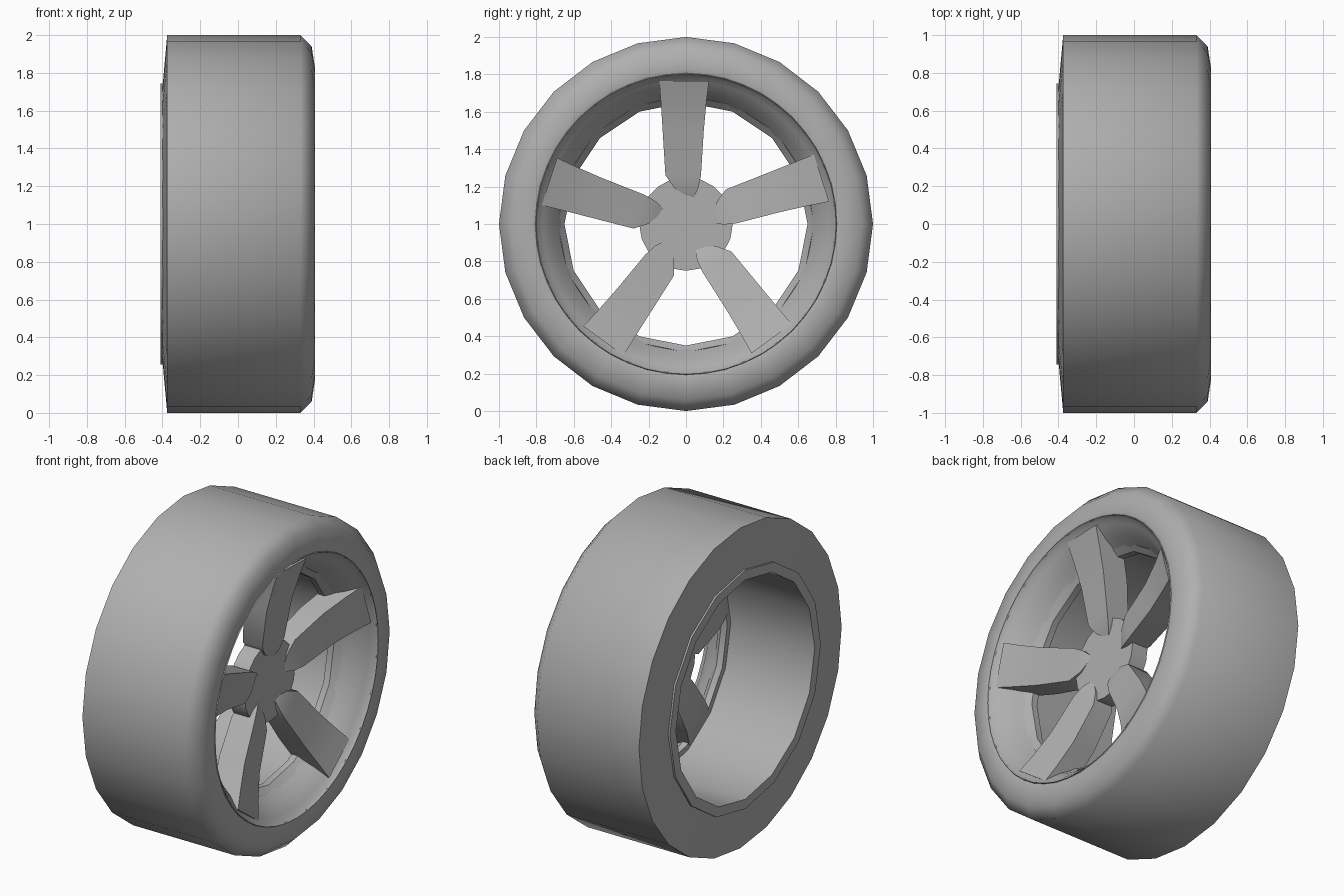
import bpy, bmesh, math
from mathutils import Matrix, Vector

if "Cube" in bpy.data.objects:
    bpy.data.objects.remove(bpy.data.objects["Cube"])

CENTRE = Vector((0, 0, 1))

grey = bpy.data.materials.new("dark_grey")
grey.diffuse_color = (0.43, 0.43, 0.43, 1)
grey.use_nodes = True
grey.node_tree.nodes["Principled BSDF"].inputs["Base Color"].default_value = grey.diffuse_color


def make_object(name, bm, angle):
    bmesh.ops.recalc_face_normals(bm, faces=bm.faces)
    mesh = bpy.data.meshes.new(name)
    bm.to_mesh(mesh)
    bm.free()
    mesh.materials.append(grey)
    ob = bpy.data.objects.new(name, mesh)
    ob.location = CENTRE
    bpy.context.collection.objects.link(ob)
    bpy.ops.object.select_all(action='DESELECT')
    ob.select_set(True)
    bpy.context.view_layer.objects.active = ob
    bpy.ops.object.shade_smooth_by_angle(angle=math.radians(angle))
    return ob


def lathe(name, profile, sides, angle=35, closed=True, caps=False):
    """Spin (x, radius) points around the wheel axis."""
    bm = bmesh.new()
    rings = []
    for x, r in profile:
        rings.append([bm.verts.new((x, r * math.sin(2 * math.pi * i / sides),
                                    r * math.cos(2 * math.pi * i / sides)))
                      for i in range(sides)])
    pairs = list(zip(rings, rings[1:]))
    if closed:
        pairs.append((rings[-1], rings[0]))
    for a, b in pairs:
        for i in range(sides):
            j = (i + 1) % sides
            bm.faces.new((a[i], a[j], b[j], b[i]))
    if caps:
        bm.faces.new(rings[0])
        bm.faces.new(rings[-1])
    return make_object(name, bm, angle)


def make_spoke(name, turn):
    # radius, trailing side, leading side, trailing front, leading front, back
    sections = [
        (0.14, 0.02, 0.04, 0.215, 0.22, 0.13),
        (0.19, -0.06, 0.065, 0.23, 0.245, 0.12),
        (0.26, -0.11, 0.08, 0.245, 0.265, 0.11),
        (0.50, -0.125, 0.095, 0.285, 0.305, 0.13),
        (0.66, -0.135, 0.11, 0.335, 0.35, 0.17),
        (0.765, -0.143, 0.123, 0.375, 0.385, 0.24),
    ]
    bm = bmesh.new()
    rings = []
    for r, t0, t1, f0, f1, back in sections:
        rings.append([bm.verts.new(p) for p in
                      ((f0, t0, r), (f1, t1, r), (back, t1, r), (back, t0, r))])
    for a, b in zip(rings, rings[1:]):
        for i in range(4):
            j = (i + 1) % 4
            bm.faces.new((a[i], a[j], b[j], b[i]))
    bm.faces.new(rings[0])
    bm.faces.new(rings[-1])
    bm.transform(Matrix.Rotation(turn, 4, 'X'))
    make_object(name, bm, 35)


# Tyre: rounded outer shoulder, nearly flat inner wall
lathe("tyre", [(-0.375, 1.0), (0.33, 1.0), (0.39, 0.94), (0.407, 0.83),
               (0.40, 0.805), (0.30, 0.80), (0.10, 0.72), (-0.401, 0.71)], 24, 50)

# Rim dish: sloping front face of the rim
lathe("rim_dish", [(0.39, 0.812), (0.407, 0.803), (0.385, 0.792), (0.365, 0.765),
                   (0.30, 0.71), (0.235, 0.67)], 48, 60, closed=False)

# Rim barrel: open drum with an inner flange, coarse sides
lathe("rim_barrel", [(-0.41, 0.745), (-0.41, 0.685), (0.17, 0.685), (0.17, 0.65),
                     (0.21, 0.65), (0.25, 0.685), (0.20, 0.70), (-0.35, 0.745)],
      16, 35)

# Hub
lathe("hub", [(0.11, 0.25), (0.22, 0.25)], 20, 30, closed=False, caps=True)

# Five spokes
for k in range(5):
    make_spoke("spoke_%d" % (k + 1), k * 2 * math.pi / 5)
